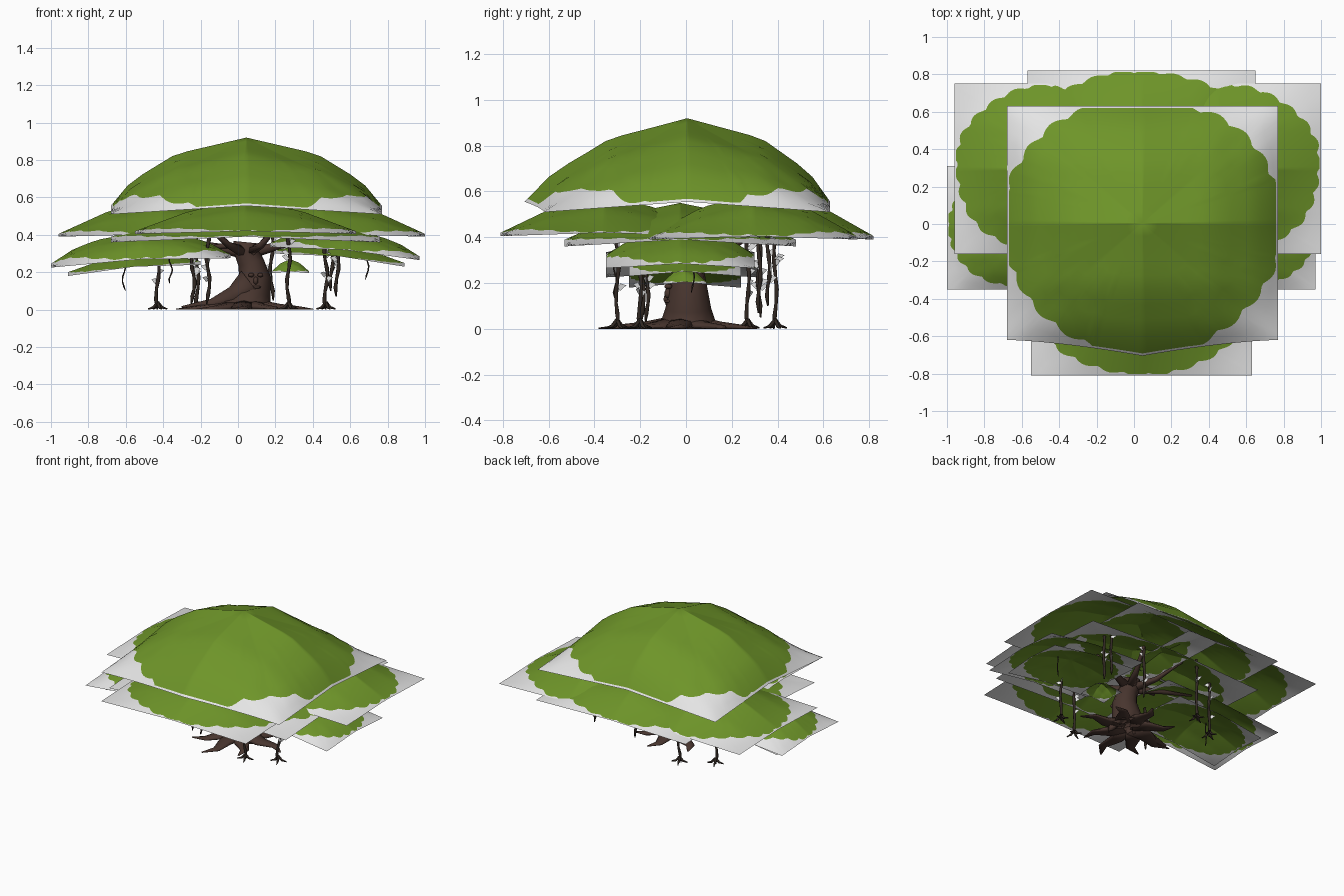
import bpy, bmesh, math, random
from mathutils import Vector

if "Cube" in bpy.data.objects:
    bpy.data.objects.remove(bpy.data.objects["Cube"])

random.seed(4)


def material(name, rgb):
    m = bpy.data.materials.new(name)
    m.diffuse_color = (*rgb, 1)
    m.use_nodes = True
    m.node_tree.nodes["Principled BSDF"].inputs["Base Color"].default_value = m.diffuse_color
    return m


GREEN = material("leaf green", (0.155, 0.298, 0.022))
PALE = material("pale leaf border", (0.78, 0.78, 0.78))
BARK = material("brown bark", (0.065, 0.036, 0.028))
DARK = material("dark vine", (0.032, 0.022, 0.017))


def finish(name, bm, mats, smooth=True):
    me = bpy.data.meshes.new(name)
    bm.to_mesh(me)
    bm.free()
    for m in mats:
        me.materials.append(m)
    for p in me.polygons:
        p.use_smooth = smooth
    ob = bpy.data.objects.new(name, me)
    bpy.context.collection.objects.link(ob)
    return ob


# Faceted dome profiles: distance from the centre, height
ROUND = [(0, 1), (0.52, 0.76), (0.85, 0.36), (1.0, 0)]
CONE = [(0, 1), (0.5, 0.68), (1.0, 0)]
STEEP = [(0, 1), (0.48, 0.8), (0.75, 0.5), (1.0, 0)]


def fall(t, profile):
    t = min(abs(t), 1)
    for (a, ha), (b, hb) in zip(profile, profile[1:]):
        if t <= b:
            return ha + (hb - ha) * (t - a) / (b - a)
    return 0


def leaf_sheet(name, x0, x1, y0, y1, z0, peak, lift=0.03, tilt=0.0, bulge=0.0,
               bumps=13, profile=CONE, size=1.01):
    """Rectangular domed sheet: scalloped green middle, pale border."""
    bm = bmesh.new()
    n, rings = 192, 9
    cx, cy, hx, hy = (x0 + x1) / 2, (y0 + y1) / 2, (x1 - x0) / 2, (y1 - y0) / 2

    def point(u, v):
        au, av = min(abs(u), 1), min(abs(v), 1)
        z = z0 + (peak - z0 - lift) * fall(u, profile) * fall(v, profile)
        z += lift * (1 - min(au, av)) + tilt * u
        y = cy + hy * v - bulge * max(0, -v) ** 3 * (1 - au) ** 1.5
        return bm.verts.new((cx + hx * u, y, z))

    centre = point(0, 0)
    rows = [[] for _ in range(rings + 2)]
    for i in range(n):
        a = 2 * math.pi * i / n
        c, s = math.cos(a), math.sin(a)
        edge = 1 / max(abs(c), abs(s))
        green = size * (abs(c) ** 2.2 + abs(s) ** 2.2) ** (-1 / 2.2)
        green *= 1 - 0.04 * (1 - abs(math.sin(bumps * a + 0.7))) - 0.02 * math.sin(3 * a + x0 * 9) ** 2
        green = min(green, 0.985 * edge)
        for k in range(1, rings + 1):
            r = green * k / rings
            rows[k - 1].append(point(r * c, r * s))
        r = (green + edge) / 2
        rows[rings].append(point(r * c, r * s))
        rows[rings + 1].append(point(edge * c, edge * s))
    for i in range(n):
        j = (i + 1) % n
        bm.faces.new((centre, rows[0][i], rows[0][j]))
        for k in range(rings + 1):
            f = bm.faces.new((rows[k][i], rows[k + 1][i], rows[k + 1][j], rows[k][j]))
            f.material_index = 1 if k >= rings - 1 else 0
    finish(name, bm, [GREEN, PALE])


def tube(bm, pts, radii, sides=7):
    pts = [Vector(p) for p in pts]
    loops = []
    for i, p in enumerate(pts):
        d = (pts[min(i + 1, len(pts) - 1)] - pts[max(i - 1, 0)]).normalized()
        ref = Vector((0, 1, 0)) if abs(d.y) < 0.8 else Vector((1, 0, 0))
        e1 = d.cross(ref).normalized()
        e2 = d.cross(e1)
        loops.append([bm.verts.new(p + radii[i] * (math.cos(t) * e1 + math.sin(t) * e2))
                      for t in (2 * math.pi * k / sides for k in range(sides))])
    for a, b in zip(loops, loops[1:]):
        for k in range(sides):
            m = (k + 1) % sides
            bm.faces.new((a[k], a[m], b[m], b[k]))
    bm.faces.new(loops[0][::-1])
    bm.faces.new(loops[-1])


# Canopy sheets
leaf_sheet("top_canopy", -0.68, 0.77, -0.62, 0.63, 0.51, 0.92, 0.045, bulge=0.085,
           profile=ROUND, size=1.06)
leaf_sheet("inner_canopy", -0.68, 0.76, -0.53, 0.48, 0.36, 0.55)
leaf_sheet("back_left_canopy", -0.96, 0.15, -0.16, 0.75, 0.39, 0.59, 0.015)
leaf_sheet("back_right_canopy", -0.10, 1.00, -0.16, 0.75, 0.39, 0.59, 0.015)
leaf_sheet("back_canopy", -0.57, 0.65, -0.02, 0.82, 0.39, 0.58, 0.015)
leaf_sheet("front_canopy", -0.55, 0.63, -0.81, 0.10, 0.405, 0.58, 0.015)
leaf_sheet("low_left_canopy", -1.00, -0.04, -0.35, 0.31, 0.25, 0.415, 0.02, 0.025, profile=STEEP)
leaf_sheet("low_left_under_canopy", -0.91, -0.20, -0.25, 0.24, 0.21, 0.30, 0.02, 0.03)
leaf_sheet("low_right_canopy", 0.17, 0.97, -0.35, 0.30, 0.30, 0.43, 0.02, -0.035, profile=STEEP)
leaf_sheet("low_right_under_canopy", 0.20, 0.89, -0.25, 0.24, 0.265, 0.35, 0.02, -0.035)
leaf_sheet("small_leaf_tuft", 0.18, 0.38, -0.10, 0.09, 0.195, 0.27, 0.01, bumps=6)

# Flat, spreading roots
bm = bmesh.new()
for x, y, w in [(-0.33, -0.03, 0.08), (-0.22, -0.22, 0.07), (-0.03, -0.38, 0.07), (0.2, -0.28, 0.07),
                (0.40, -0.08, 0.07), (0.30, 0.17, 0.07), (0.1, 0.31, 0.07), (-0.17, 0.22, 0.07)]:
    dx, dy = x - 0.05, y
    tube(bm, [(0.05 + dx * 0.15, dy * 0.15, 0.05), (0.05 + dx * 0.45, dy * 0.45, 0.02),
              (0.05 + dx * 0.75 - dy * 0.1, dy * 0.75 + dx * 0.1, 0.012), (x, y, 0.006)],
         [w, w * 0.75, 0.03, 0.006], 8)
for v in bm.verts:
    v.co.z = max(v.co.z * 0.45, 0)
finish("roots", bm, [BARK])

# Trunk with leaning body and branches
bm = bmesh.new()
tube(bm, [(0.05, 0.01, 0.0), (0.06, 0.01, 0.03), (0.075, 0.01, 0.09), (0.09, 0.01, 0.17),
          (0.07, 0.01, 0.25), (0.045, 0.01, 0.31), (0.05, 0.01, 0.36)],
     [0.15, 0.12, 0.1, 0.085, 0.07, 0.065, 0.075], 12)
tube(bm, [(0.07, -0.01, 0.14), (-0.02, -0.01, 0.07), (-0.14, -0.02, 0.03), (-0.3, -0.03, 0.01)],
     [0.09, 0.06, 0.03, 0.01], 9)
for x, y, z in [(-0.16, 0.02, 0.33), (-0.40, 0.12, 0.37), (0.42, 0.12, 0.38), (0.2, -0.25, 0.43),
                (-0.15, -0.25, 0.43), (0.2, 0.35, 0.45), (-0.15, 0.35, 0.45)]:
    tube(bm, [(0.05, 0.01, 0.3), (0.05 + (x - 0.05) * 0.5, y * 0.5, 0.345), (x, y, z)],
         [0.035, 0.018, 0.008], 6)
for v in bm.verts:
    v.co.z = max(v.co.z, 0)
finish("trunk", bm, [BARK])

# Carved knots on the front of the trunk
bm = bmesh.new()
for x, z, sx, sz in [(0.07, 0.185, 0.016, 0.012), (0.12, 0.185, 0.016, 0.012),
                     (0.095, 0.155, 0.014, 0.022), (0.095, 0.12, 0.03, 0.008)]:
    r = bmesh.ops.create_icosphere(bm, subdivisions=2, radius=1)
    for v in r["verts"]:
        v.co = Vector((x + v.co.x * sx, -0.077 + v.co.y * 0.018, z + v.co.z * sz))
finish("trunk_knots", bm, [BARK])

# Aerial roots: x, y, bottom, top, whether it has a splayed foot
POSTS = [(-0.43, 0.27, 0.0, 0.43, True), (0.47, -0.20, 0.0, 0.36, True), (-0.22, 0.39, 0.0, 0.46, True),
         (0.27, -0.30, 0.01, 0.42, True), (-0.16, -0.19, 0.03, 0.42, False), (0.53, 0.32, 0.07, 0.45, False),
         (0.18, 0.32, 0.05, 0.46, False), (-0.24, -0.17, 0.03, 0.34, False), (0.69, 0.03, 0.16, 0.36, False),
         (-0.61, 0.02, 0.10, 0.30, False), (0.50, 0.36, 0.10, 0.44, False), (-0.36, -0.31, 0.14, 0.30, False)]
vines, flecks = bmesh.new(), bmesh.new()
for x, y, lo, hi, foot in POSTS:
    w = 0.010 if hi - lo > 0.25 else 0.004
    pts = []
    for k in range(9):
        t = k / 8
        sway = 0.009 * math.sin(t * 9 + x * 7)
        pts.append((x + sway, y + 0.7 * sway, lo + (hi - lo) * t))
    tube(vines, pts, [w * 0.4] + [w * (0.8 + 0.3 * (k % 2)) for k in range(1, 9)], 6)
    if foot:
        for k in range(4):
            a = k * math.pi / 2 + 0.4
            tube(vines, [(x, y, 0.04), (x + 0.025 * math.cos(a), y + 0.025 * math.sin(a), 0.012),
                         (x + 0.055 * math.cos(a), y + 0.055 * math.sin(a), 0.004)], [0.009, 0.008, 0.004], 5)
    # small pale leaf cards on the vines
    for k in range(6 if w > 0.005 else 0):
        z, a = lo + (hi - lo) * random.uniform(0.3, 0.98), random.uniform(0, 6.28)
        d = Vector((math.cos(a), math.sin(a), 0.3)) * 0.028
        c = Vector((x, y, z)) + d * 0.5
        flecks.faces.new([flecks.verts.new(c + p) for p in
                          (-d * 0.6, Vector((0, 0, -0.016)), d, Vector((0, 0, 0.016)))])
for v in vines.verts:
    v.co.z = max(v.co.z, 0)
finish("aerial_roots", vines, [DARK])
finish("vine_leaves", flecks, [PALE], False)
